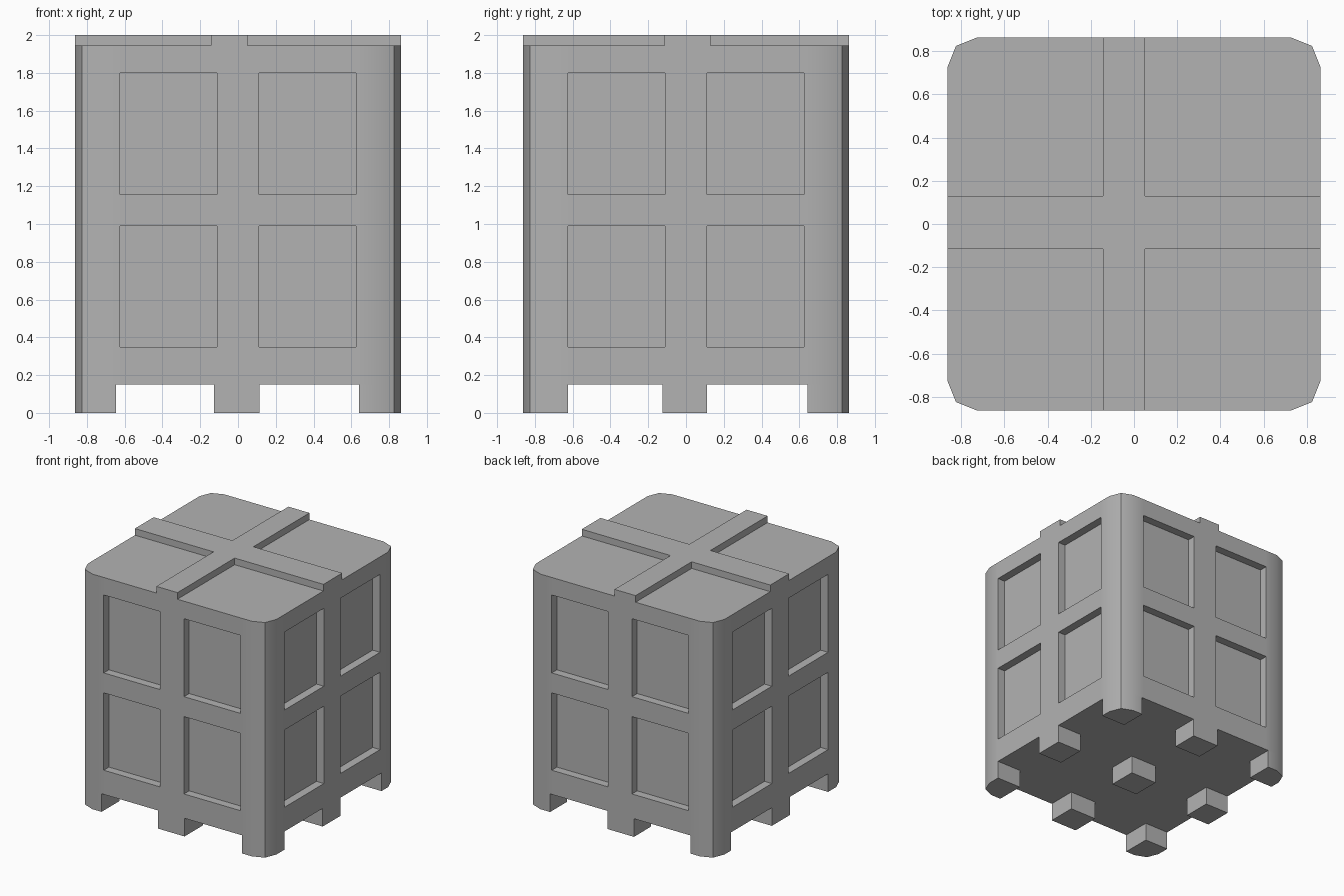
import bpy
import bmesh
import math

if "Cube" in bpy.data.objects:
    bpy.data.objects.remove(bpy.data.objects["Cube"], do_unlink=True)

HALF, FLAT, BEVEL = 0.863, 0.73, 0.825
BASE, LID, TOP = 0.15, 1.945, 2.0
RECESS = 0.068

# One plain grey for the whole crate
grey = bpy.data.materials.new("crate grey")
grey.use_nodes = True
colour = (0.45, 0.45, 0.45, 1)
grey.diffuse_color = colour
grey.node_tree.nodes["Principled BSDF"].inputs["Base Color"].default_value = colour


def finish(bm, name):
    bmesh.ops.recalc_face_normals(bm, faces=bm.faces)
    mesh = bpy.data.meshes.new(name)
    bm.to_mesh(mesh)
    bm.free()
    mesh.materials.append(grey)
    obj = bpy.data.objects.new(name, mesh)
    bpy.context.collection.objects.link(obj)
    bpy.ops.object.select_all(action='DESELECT')
    obj.select_set(True)
    bpy.context.view_layer.objects.active = obj
    bpy.ops.object.shade_smooth_by_angle(angle=math.radians(30))
    return obj


def prism(name, outline, z0, z1):
    bm = bmesh.new()
    face = bm.faces.new([bm.verts.new((x, y, z0)) for x, y in outline])
    up = bmesh.ops.extrude_face_region(bm, geom=[face])["geom"]
    bmesh.ops.translate(bm, vec=(0, 0, z1 - z0),
                        verts=[v for v in up if isinstance(v, bmesh.types.BMVert)])
    return finish(bm, name)


# Body: bevelled square outline, gridded walls with four recessed panels each
side = [(x, -HALF) for x in (-FLAT, -0.625, -0.11, 0.11, 0.625, FLAT)] + [(BEVEL, -BEVEL)]
outline = []
for turn in range(4):
    outline += side
    side = [(-y, x) for x, y in side]

bm = bmesh.new()
rings = [[bm.verts.new((x, y, z)) for x, y in outline]
         for z in (BASE, 0.35, 0.99, 1.155, 1.8, LID)]
panels = []
count = len(outline)
for row in range(5):
    for i in range(count):
        j = (i + 1) % count
        f = bm.faces.new((rings[row][i], rings[row][j], rings[row + 1][j], rings[row + 1][i]))
        if row in (1, 3) and i % 7 in (1, 3):
            panels.append(f)
bm.faces.new(rings[0][::-1])
bm.faces.new(rings[-1])
bm.normal_update()
inward = [f.normal * -RECESS for f in panels]
pushed = bmesh.ops.extrude_discrete_faces(bm, faces=panels)["faces"]
for f, offset in zip(pushed, inward):
    bmesh.ops.translate(bm, vec=offset, verts=f.verts[:])
finish(bm, "crate_body")

# Raised cross strap on the lid
x0, x1, y0, y1 = -0.143, 0.05, -0.115, 0.13
prism("lid_cross", [
    (x0, -HALF), (x1, -HALF), (x1, y0), (HALF, y0), (HALF, y1), (x1, y1),
    (x1, HALF), (x0, HALF), (x0, y1), (-HALF, y1), (-HALF, y0), (x0, y0)], LID, TOP)

# Nine feet: bevelled corners, flush edge blocks and a centre block
x_spans = [(-HALF, -0.645), (-0.128, 0.115), (0.64, HALF)]
y_spans = [(-HALF, -0.625), (-0.125, 0.11), (0.643, HALF)]
for ix, (xa, xb) in enumerate(x_spans):
    for iy, (ya, yb) in enumerate(y_spans):
        if ix != 1 and iy != 1:
            sx, sy = ix - 1, iy - 1
            inner_x = xa if sx > 0 else xb
            inner_y = ya if sy > 0 else yb
            points = [(inner_x, inner_y), (inner_x, sy * HALF), (sx * FLAT, sy * HALF),
                      (sx * BEVEL, sy * BEVEL), (sx * HALF, sy * FLAT), (sx * HALF, inner_y)]
        else:
            points = [(xa, ya), (xb, ya), (xb, yb), (xa, yb)]
        column = ("right", "middle", "left")[ix]
        row = ("front", "centre", "back")[iy]
        prism(f"foot_{row}_{column}", points, 0, BASE)
